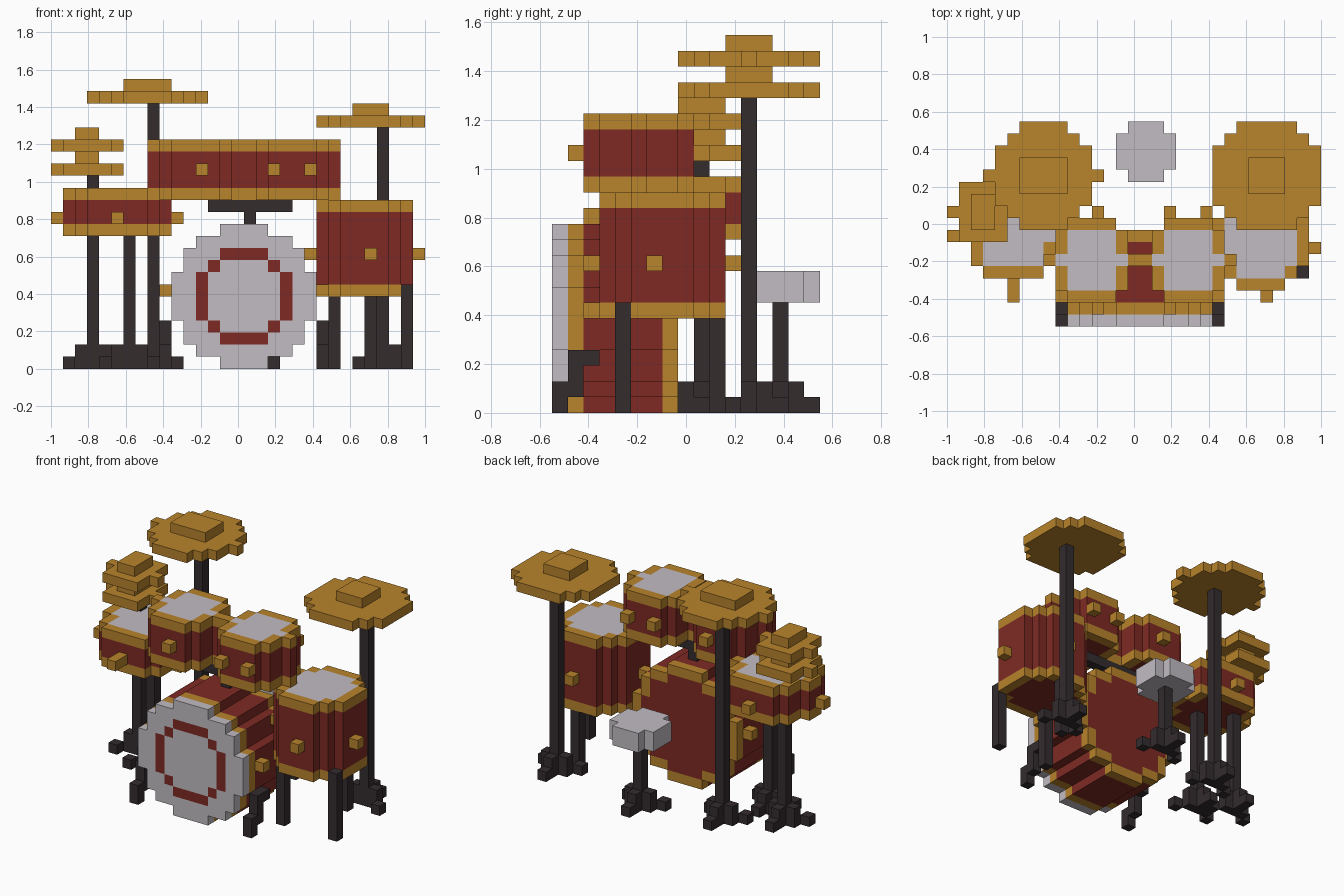
import bpy, bmesh
from mathutils import Vector

if "Cube" in bpy.data.objects:
    bpy.data.objects.remove(bpy.data.objects["Cube"])

V = 2 / 31                                   # cube size
ORIGIN = Vector((-15.5, -8.5, 0))
COLOURS = {
    "gold": (0.48, 0.228, 0.025, 1),
    "red": (0.21, 0.023, 0.017, 1),
    "white": (0.535, 0.505, 0.545, 1),
    "dark": (0.034, 0.025, 0.027, 1),
}
MATS = {}
for name, col in COLOURS.items():
    MATS[name] = bpy.data.materials.new(name)
    MATS[name].diffuse_color = col
SLOTS = list(COLOURS)


def build(name, cells):
    """Make one blocky object from {(x, y, z): colour}, outer faces only."""
    bm = bmesh.new()
    verts = {}

    def vert(p):
        if p not in verts:
            verts[p] = bm.verts.new((Vector(p) + ORIGIN) * V)
        return verts[p]

    for c, colour in cells.items():
        for axis in range(3):
            for side in (0, 1):
                n = list(c)
                n[axis] += 2 * side - 1
                if tuple(n) in cells:
                    continue
                u, w = (axis + 1) % 3, (axis + 2) % 3
                loop = []
                for du, dw in ((0, 0), (1, 0), (1, 1), (0, 1)):
                    p = list(c)
                    p[axis] += side
                    p[u] += du
                    p[w] += dw
                    loop.append(vert(tuple(p)))
                f = bm.faces.new(loop if side else loop[::-1])
                f.material_index = SLOTS.index(colour)
    mesh = bpy.data.meshes.new(name)
    bm.to_mesh(mesh)
    bm.free()
    for s in SLOTS:
        mesh.materials.append(MATS[s])
    ob = bpy.data.objects.new(name, mesh)
    bpy.context.collection.objects.link(ob)


def disc(cx, cy, r2):
    """Grid squares whose centres lie inside a circle, with squared distance."""
    for i in range(int(cx) - 8, int(cx) + 9):
        for j in range(int(cy) - 8, int(cy) + 9):
            d = (i + .5 - cx) ** 2 + (j + .5 - cy) ** 2
            if d <= r2 + 1e-6:
                yield i, j, d


def flat(cx, cy, r2, z0, z1, colour):
    return {(i, j, k): colour for i, j, _ in disc(cx, cy, r2) for k in range(z0, z1)}


def box(x0, x1, y0, y1, z0, z1, colour):
    return {(i, j, k): colour for i in range(x0, x1)
            for j in range(y0, y1) for k in range(z0, z1)}


def drum(name, cx, cy, r2, inner, z0, z1, lugs, lug_z):
    """Upright drum: gold hoops, red shell, white head, gold lugs."""
    cells = {}
    for i, j, d in disc(cx, cy, r2):
        for k in range(z0, z1):
            hoop = k in (z0, z1 - 1)
            if hoop and d <= inner + 1e-6:
                colour = "white" if k == z1 - 1 else "red"
            else:
                colour = "gold" if hoop else "red"
            cells[i, j, k] = colour
    for i, j in lugs:
        cells[i, j, lug_z] = "gold"
    build(name, cells)


def stand(name, x, y, top):
    """Post on a three-footed base."""
    cells = box(x, x + 1, y, y + 1, 0, top, "dark")
    for dx, dy, k in ((0, 1, 1), (1, 0, 1), (-1, 0, 1),
                      (0, 1, 0), (1, 0, 0), (-1, 0, 0),
                      (0, 2, 0), (2, -1, 0), (-2, -1, 0)):
        cells[x + dx, y + dy, k] = "dark"
    build(name, cells)


# bass drum, lying along y: head with red ring, hoops, shell
bass = {}
for i, k, d in disc(16, 6, 36):
    for j in range(8):
        colour = "red"
        if j == 0:
            colour = "red" if 9 < d <= 16 else "white"
        elif j == 1 or (j == 7 and d > 25):
            colour = "gold"
        bass[i, j, k] = colour
for x in (9, 22):
    for y in (2, 6):
        bass[x, y, 6] = "gold"
build("bass_drum", bass)

# bass drum spurs
for side, x in (("left", 9), ("right", 22)):
    build("bass_spur_" + side,
          {(x, j, k): "dark" for j, k in ((0, 0), (0, 1), (1, 1), (1, 2), (1, 3), (2, 3))})

# rack toms and their mount
drum("left_tom", 12, 5.5, 12.25, 6.25, 14, 19, [(12, 1), (12, 9)], 16)
drum("right_tom", 20, 5.5, 12.25, 6.25, 14, 19,
     [(18, 1), (21, 1), (18, 9), (21, 9)], 16)
build("tom_mount", {**box(13, 20, 5, 6, 13, 14, "dark"), **box(16, 17, 5, 6, 12, 13, "dark")})

# floor tom with three legs
drum("floor_tom", 26, 7, 16, 9, 6, 14, [(26, 2), (26, 11), (30, 6), (21, 6)], 9)
for n, (x, y, top) in enumerate(((23, 4, 6), (29, 4, 7), (26, 10, 6))):
    build(f"floor_tom_leg_{n + 1}", box(x, x + 1, y, y + 1, 0, top, "dark"))

# snare drum
drum("snare_drum", 5.5, 8, 17.5, 10.5, 11, 15, [(5, 2), (5, 3), (5, 12), (0, 7), (10, 7)], 12)
stand("snare_stand", 6, 7, 11)

# hi-hat pair
hat = {}
for r2, z in ((6.25, 16), (1.4, 17), (6.25, 18), (1.4, 19)):
    hat.update(flat(3, 9.5, r2, z, z + 1, "gold"))
build("hi_hat", hat)
stand("hi_hat_stand", 3, 9, 16)

# large cymbals
for side, cx, px, z in (("left", 8, 8, 22), ("right", 26.5, 27, 20)):
    build(side + "_cymbal", {**flat(cx, 12.5, 20.25, z, z + 1, "gold"),
                             **flat(cx, 12.5, 3.6, z + 1, z + 2, "gold")})
    stand(side + "_cymbal_stand", px, 12, z)

# stool
build("stool_seat", flat(16.5, 14.5, 6.25, 7, 9, "white"))
stand("stool_stand", 16, 14, 7)

for m in bpy.data.materials:
    if m.users and not m.is_grease_pencil:
        m.use_nodes = True
        m.node_tree.nodes["Principled BSDF"].inputs["Base Color"].default_value = m.diffuse_color
